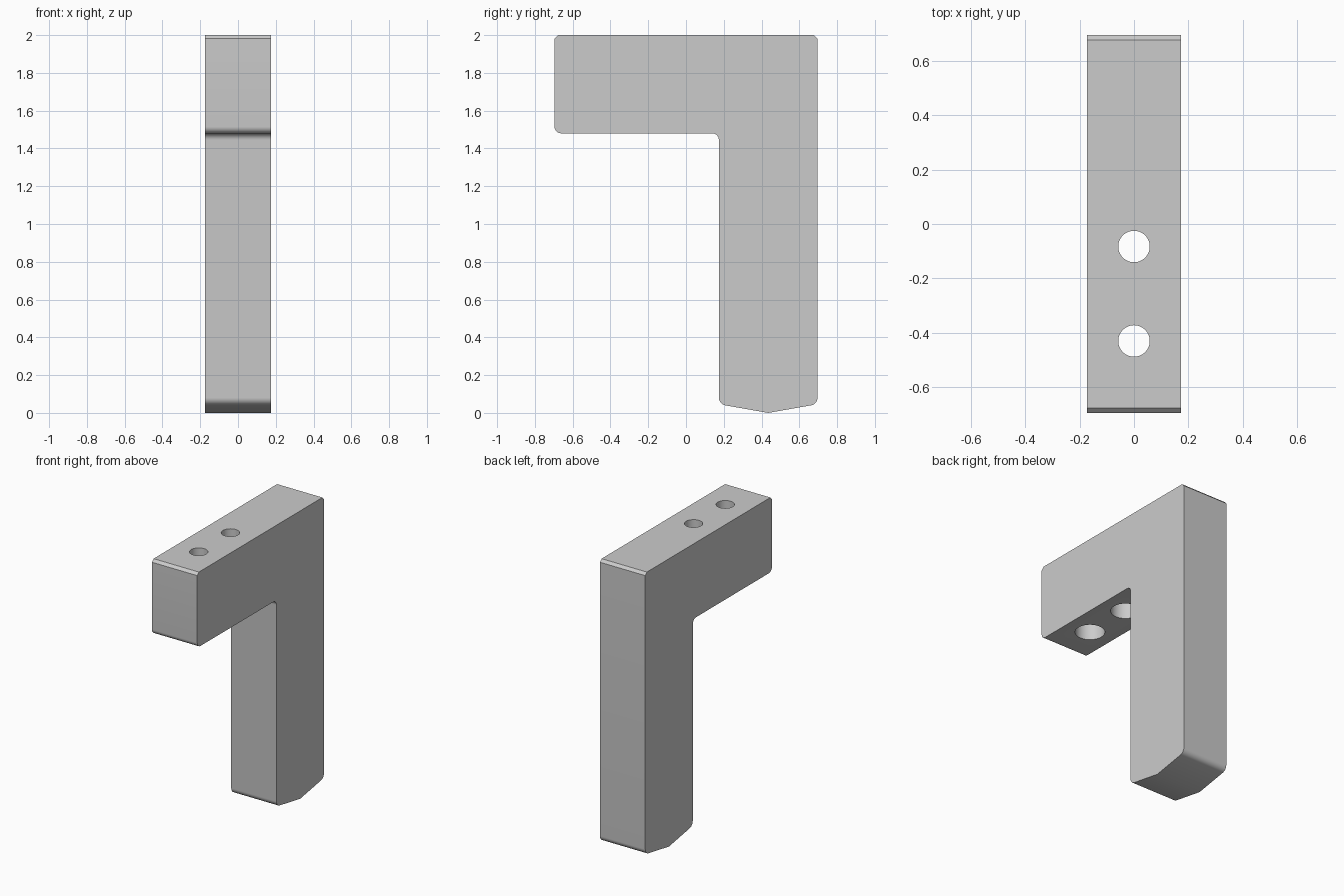
import bpy, bmesh, math
from mathutils import Vector

if "Cube" in bpy.data.objects:
    bpy.data.objects.remove(bpy.data.objects["Cube"], do_unlink=True)

HALF_WIDTH = 0.174
CHAMFER, FILLET = 0.018, 0.035

grey = bpy.data.materials.new("light grey")
grey.use_nodes = True
colour = (0.6, 0.6, 0.6, 1)
grey.diffuse_color = colour
grey.node_tree.nodes["Principled BSDF"].inputs["Base Color"].default_value = colour

# Side outline as (y, z, corner size, corner segments)
outline = [
    (-0.696, 2.0, CHAMFER, 1),
    (-0.696, 1.48, FILLET, 8),
    (0.174, 1.48, FILLET, 8),
    (0.174, 0.046, FILLET, 8),
    (0.435, 0.0, 0, 0),
    (0.696, 0.046, FILLET, 8),
    (0.696, 2.0, CHAMFER, 1),
]


def rounded(points):
    """Replace each corner with a chamfer or a circular arc."""
    result = []
    for i, (y, z, size, segments) in enumerate(points):
        corner = Vector((y, z))
        if not segments:
            result.append(corner)
            continue
        before = (Vector(points[i - 1][:2]) - corner).normalized()
        after = (Vector(points[(i + 1) % len(points)][:2]) - corner).normalized()
        half = before.angle(after) / 2
        radius = size * math.tan(half)
        centre = corner + (before + after).normalized() * size / math.cos(half)
        start = corner + before * size - centre
        end = corner + after * size - centre
        sweep = math.pi - 2 * half
        for k in range(segments + 1):
            t = k / segments
            arm = start * math.sin((1 - t) * sweep) + end * math.sin(t * sweep)
            result.append(centre + arm.normalized() * radius)
    return result


# L-shaped bracket extruded across its width
bm = bmesh.new()
face = bm.faces.new([bm.verts.new((-HALF_WIDTH, p.x, p.y)) for p in rounded(outline)])
extruded = bmesh.ops.extrude_face_region(bm, geom=[face])["geom"]
bmesh.ops.translate(bm, vec=(2 * HALF_WIDTH, 0, 0),
                    verts=[v for v in extruded if isinstance(v, bmesh.types.BMVert)])
bmesh.ops.recalc_face_normals(bm, faces=bm.faces)
mesh = bpy.data.meshes.new("bracket")
bm.to_mesh(mesh)
bm.free()
mesh.materials.append(grey)
bracket = bpy.data.objects.new("bracket", mesh)
bpy.context.collection.objects.link(bracket)


def drill(name, radius, y, bottom, top):
    """Cut a vertical round hole through the arm."""
    bpy.ops.mesh.primitive_cylinder_add(
        vertices=48, radius=radius, depth=top - bottom,
        location=(0, y, (bottom + top) / 2))
    cutter = bpy.context.object
    cutter.name = name
    cutter.data.materials.append(grey)
    cutter.hide_render = True
    bpy.context.view_layer.objects.active = bracket
    cut = bracket.modifiers.new(name, "BOOLEAN")
    cut.object = cutter
    cut.solver = "EXACT"
    bpy.ops.object.modifier_apply(modifier=cut.name)
    bpy.data.objects.remove(cutter, do_unlink=True)


# Two bolt holes with wider recesses underneath
for y in (-0.083, -0.431):
    drill("bolt_hole", 0.058, y, 1.4, 2.1)
    drill("bolt_recess", 0.094, y, 1.4, 1.6)

bpy.ops.object.select_all(action="DESELECT")
bracket.select_set(True)
bpy.context.view_layer.objects.active = bracket
bpy.ops.object.shade_smooth_by_angle(angle=math.radians(30))
